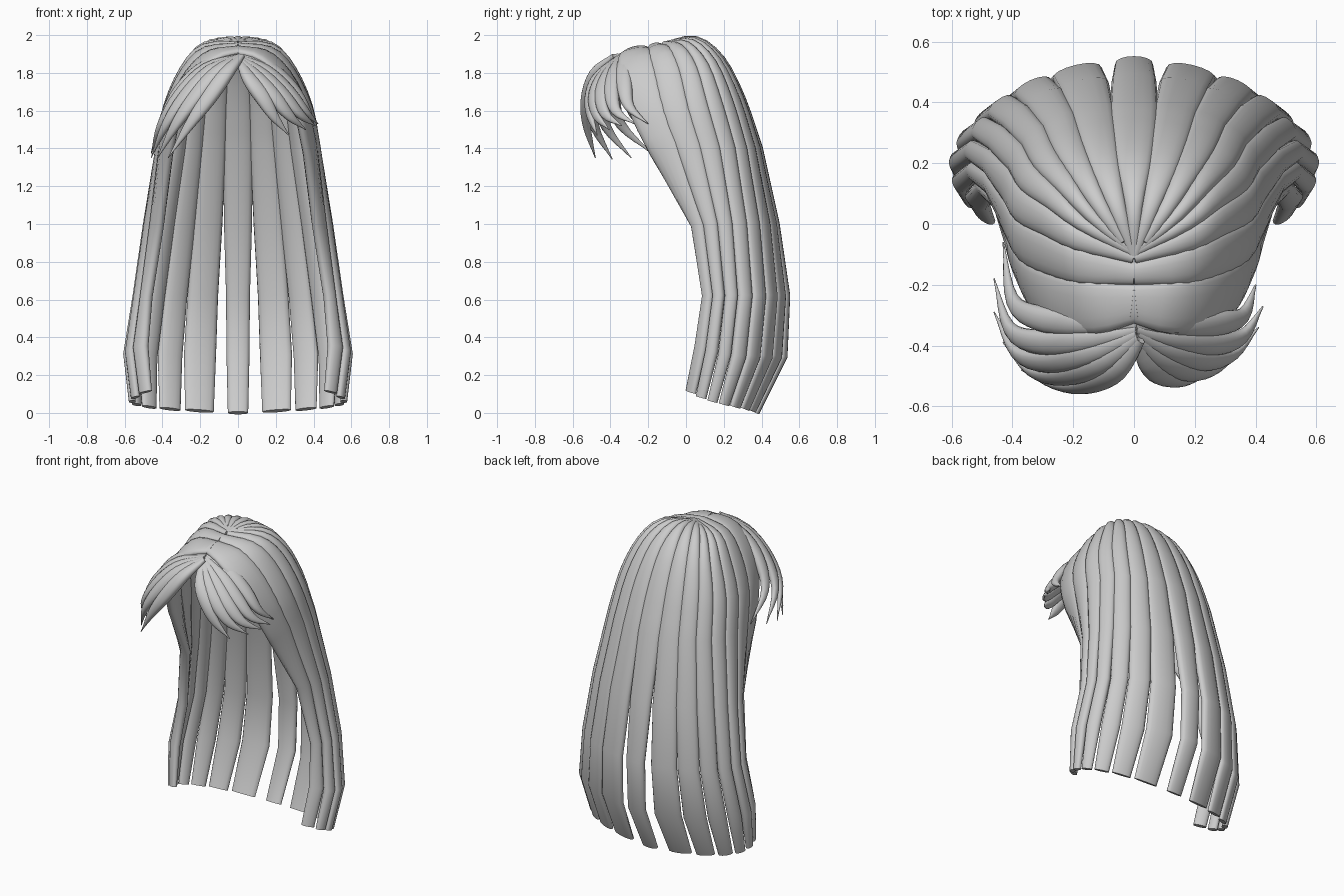
import bpy, bmesh, math
from mathutils import Vector

if "Cube" in bpy.data.objects:
    bpy.data.objects.remove(bpy.data.objects["Cube"])

SIDES = 16


def lagrange(nodes, guides, u):
    """Blend guide paths (placed at the given nodes) at position u."""
    out = []
    for k in range(len(guides[0])):
        p = Vector((0, 0, 0))
        for i, a in enumerate(nodes):
            w = 1.0
            for j, b in enumerate(nodes):
                if j != i:
                    w *= (u - b) / (a - b)
            p += Vector(guides[i][k]) * w
        out.append(p)
    return out


def smooth_path(pts, steps):
    """Catmull-Rom resampling of a list of vectors."""
    q = [2 * pts[0] - pts[1]] + pts + [2 * pts[-1] - pts[-2]]
    out = []
    for i in range(1, len(q) - 2):
        a, b, c, d = q[i - 1:i + 3]
        for s in range(steps):
            t = s / steps
            out.append(0.5 * (2 * b + (c - a) * t + (2 * a - 5 * b + 4 * c - d) * t * t
                              + (3 * b - a - 3 * c + d) * t ** 3))
    return out + [pts[-1]]


def round_top(pts):
    """Smooth the scalp part of a long lock, keep the straight lower bends."""
    return smooth_path(pts[:5], 3) + pts[5:]


def lock(name, path, across, half_w, half_t, mirror=False):
    """Flattened closed tube along path; across gives the wide direction."""
    bm = bmesh.new()
    rings = []
    n = len(path)
    for k in range(n):
        d = (path[min(k + 1, n - 1)] - path[max(k - 1, 0)]).normalized()
        a = (across[k] - d * across[k].dot(d)).normalized()
        nrm = d.cross(a)
        ring = []
        for s in range(SIDES):
            ang = 2 * math.pi * s / SIDES
            c, sn = math.cos(ang), math.sin(ang)
            sn = math.copysign(abs(sn) ** 0.8, sn)
            p = path[k] + a * (half_w[k] * c) + nrm * (half_t[k] * sn)
            if mirror:
                p.x = -p.x
            ring.append(bm.verts.new(p))
        rings.append(ring)
    for r0, r1 in zip(rings, rings[1:]):
        for s in range(SIDES):
            t = (s + 1) % SIDES
            bm.faces.new((r0[s], r0[t], r1[t], r1[s]))
    bm.faces.new(rings[0][::-1])
    bm.faces.new(rings[-1])
    bmesh.ops.recalc_face_normals(bm, faces=bm.faces)
    me = bpy.data.meshes.new(name)
    bm.to_mesh(me)
    bm.free()
    ob = bpy.data.objects.new(name, me)
    bpy.context.collection.objects.link(ob)
    bpy.ops.object.select_all(action='DESELECT')
    ob.select_set(True)
    bpy.context.view_layer.objects.active = ob
    bpy.ops.object.shade_smooth_by_angle(angle=math.radians(60))


# Long locks: guide paths from the back centre (0) round to the face (7)
NODES = (0, 2, 5, 7)
LONG = (
    ((0, -.1, 1.945), (0, .05, 1.968), (0, .18, 1.865), (0, .285, 1.66), (0, .375, 1.4),
     (0, .465, 1.0), (0, .522, .62), (0, .51, .3), (0, .37, .0)),
    ((0, -.1, 1.945), (.1, .04, 1.96), (.165, .155, 1.86), (.213, .25, 1.66), (.243, .33, 1.4),
     (.29, .405, 1.0), (.33, .445, .62), (.36, .42, .3), (.36, .31, .02)),
    ((0, -.11, 1.945), (.18, -.05, 1.925), (.28, .01, 1.815), (.365, .06, 1.62), (.405, .125, 1.4),
     (.472, .205, 1.0), (.528, .24, .62), (.58, .205, .31), (.56, .14, .06)),
    ((-.01, -.26, 1.92), (.13, -.27, 1.89), (.25, -.25, 1.78), (.335, -.2, 1.6), (.38, -.115, 1.4),
     (.43, .065, 1.0), (.485, .118, .62), (.515, .08, .35), (.49, .025, .11)),
)
FILL = (.5, .56, .58, .58, .58, .55, .49, .47, .42)
THICK = (.024, .028, .031, .032, .032, .031, .03, .028, .018)
CENTRE = (1, 1, 1, 1, .92, .75, .62, .58, .56)      # narrowing of the back centre lock

for i in range(8):
    path = lagrange(NODES, LONG, i)
    lo, hi = lagrange(NODES, LONG, i - .5), lagrange(NODES, LONG, i + .5)
    across = [b - a for a, b in zip(lo, hi)]
    if i == 0:
        across = [Vector((max(a.x, .02) * c, 0, 0)) for a, c in zip(across, CENTRE)]
    across = [a if a.length > .01 else across[1] * .15 for a in across]
    size = round_top([Vector((max(.02, a.length * f), t, 0))
                      for a, f, t in zip(across, FILL, THICK)])
    args = (round_top(path), round_top(across), [s.x for s in size], [s.y for s in size])
    if i == 0:
        lock("back_centre_lock", *args)
    else:
        for side, flip in (("right", False), ("left", True)):
            lock(f"long_lock_{side}_{i}", *args, flip)

# Fringe: outer, middle and front guide paths for each swept group
FRINGE = {
    "left": (
        ((.01, -.33, 1.89), (-.17, -.325, 1.84), (-.31, -.31, 1.71), (-.4, -.25, 1.55), (-.43, -.06, 1.41)),
        ((.01, -.36, 1.89), (-.15, -.425, 1.81), (-.29, -.45, 1.66), (-.39, -.42, 1.51), (-.46, -.29, 1.35)),
        ((.02, -.38, 1.89), (-.06, -.48, 1.8), (-.16, -.525, 1.66), (-.26, -.525, 1.52), (-.37, -.48, 1.35))),
    "right": (
        ((0, -.33, 1.89), (.15, -.33, 1.84), (.28, -.325, 1.73), (.36, -.3, 1.62), (.4, -.2, 1.53)),
        ((.01, -.36, 1.88), (.13, -.415, 1.79), (.24, -.445, 1.68), (.33, -.425, 1.58), (.41, -.34, 1.52)),
        ((.01, -.39, 1.86), (.06, -.47, 1.77), (.13, -.505, 1.67), (.19, -.505, 1.57), (.27, -.47, 1.47))),
}
STEPS = 4
for side, guides in FRINGE.items():
    for i in range(5):
        u = i / 4
        nodes = (0, .5, 1)
        path = smooth_path(lagrange(nodes, guides, u), STEPS)
        lo = smooth_path(lagrange(nodes, guides, u - .1), STEPS)
        hi = smooth_path(lagrange(nodes, guides, u + .1), STEPS)
        across = [b - a for a, b in zip(lo, hi)]
        n = len(path)
        prof = []                                   # narrow root, full middle, pointed tip
        for k in range(n):
            t = k / (n - 1)
            prof.append(.4 + .6 * math.sin(math.pi / 2 * t / .4) if t < .4
                        else max(.06, 1 - ((t - .4) / .6) ** 1.7))
        lock(f"fringe_{side}_{i + 1}", path, across,
             [.044 * p for p in prof], [.032 * p for p in prof])
